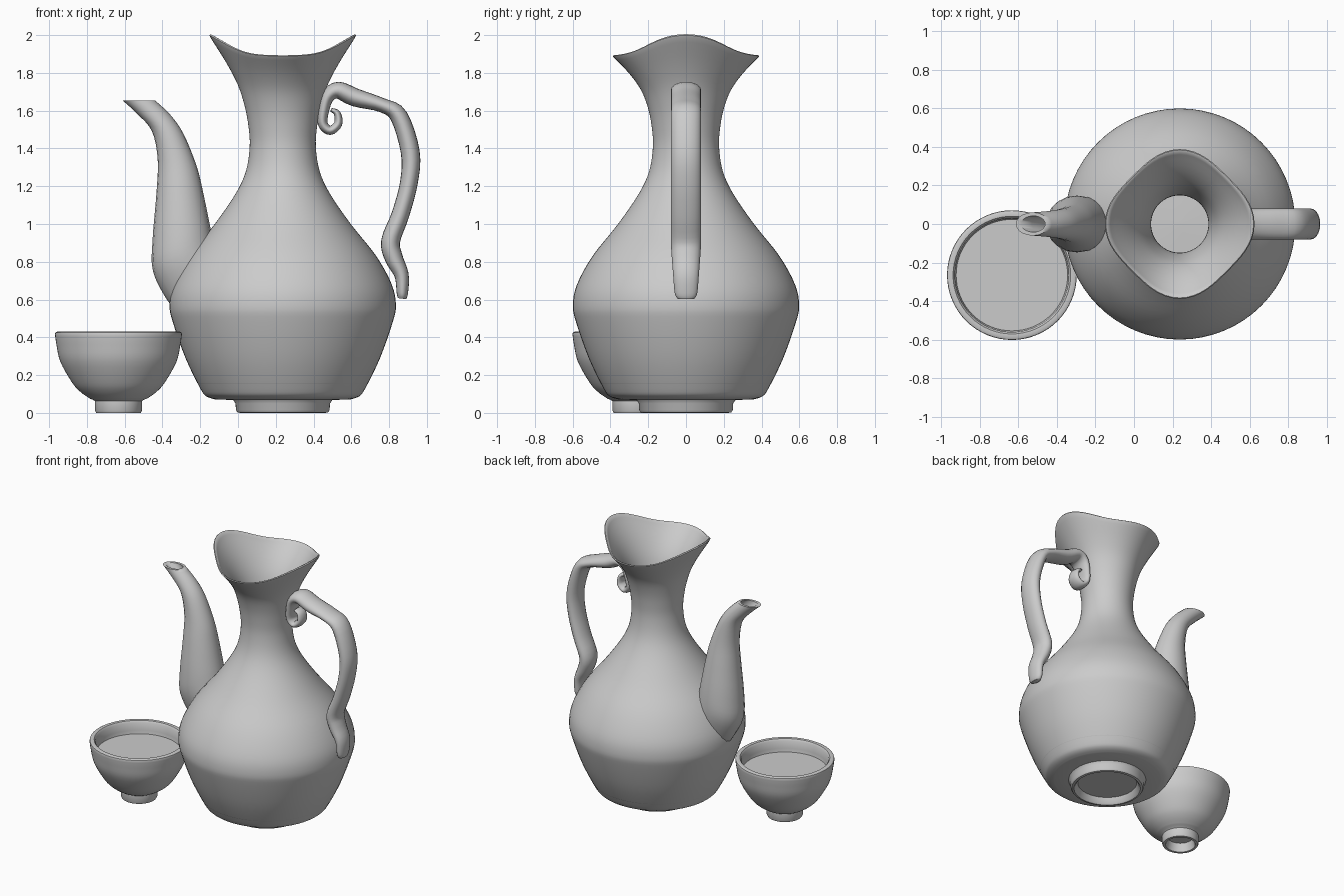
import bpy, bmesh
from math import sin, cos, pi, radians
from mathutils import Vector

if "Cube" in bpy.data.objects:
    bpy.data.objects.remove(bpy.data.objects["Cube"])


def smooth_path(pts, n=4):
    """Catmull-Rom interpolation of tuples of any length."""
    out = []
    for i in range(len(pts) - 1):
        p0, p1 = pts[max(i - 1, 0)], pts[i]
        p2, p3 = pts[i + 1], pts[min(i + 2, len(pts) - 1)]
        for k in range(n):
            t = k / n
            out.append(tuple(
                0.5 * (2 * b + (c - a) * t + (2 * a - 5 * b + 4 * c - d) * t * t
                       + (3 * b - a - 3 * c + d) * t ** 3)
                for a, b, c, d in zip(p0, p1, p2, p3)))
    return out + [tuple(pts[-1])]


def skin(name, rings, angle=45):
    """Join rings of points into a closed smooth surface with capped ends."""
    bm = bmesh.new()
    rows = [[bm.verts.new(p) for p in ring] for ring in rings]
    n = len(rows[0])
    for a, b in zip(rows, rows[1:]):
        for j in range(n):
            k = (j + 1) % n
            bm.faces.new((a[j], a[k], b[k], b[j]))
    bm.faces.new(rows[0][::-1])
    bm.faces.new(rows[-1])
    bmesh.ops.recalc_face_normals(bm, faces=bm.faces)
    me = bpy.data.meshes.new(name)
    bm.to_mesh(me)
    bm.free()
    ob = bpy.data.objects.new(name, me)
    bpy.context.collection.objects.link(ob)
    bpy.ops.object.select_all(action='DESELECT')
    ob.select_set(True)
    bpy.context.view_layer.objects.active = ob
    bpy.ops.object.shade_smooth_by_angle(angle=radians(angle))
    return ob


def lathe(name, profile, cx, cy, segs=64, shape=None):
    rings = []
    for r, z in profile:
        ring = []
        for j in range(segs):
            a = 2 * pi * j / segs
            rr, zz = shape(r, z, a) if shape else (r, z)
            ring.append((cx + rr * cos(a), cy + rr * sin(a), zz))
        rings.append(ring)
    return skin(name, rings)


def oval_ring(left, right, depth, segs=20):
    """Oval spanning two points in the xz plane, with half width in y."""
    c, h = (left + right) / 2, (right - left) / 2
    return [c + h * cos(2 * pi * j / segs)
            + Vector((0, depth * sin(2 * pi * j / segs), 0)) for j in range(segs)]


# Jug body: foot, outer wall, rolled lip, inner wall
def wavy_mouth(r, z, a):
    w = max(0, (z - 1.5) / 0.435) ** 2
    return (r * (1 + 0.05 * w * (cos(4 * a) - 1)),
            z + w * (0.055 * cos(2 * a) + 0.01 * cos(4 * a)))


foot = [(.02, .045), (.20, .045), (.215, .01), (.225, 0), (.24, .003), (.248, .015),
        (.25, .05), (.262, .068)]
outer = smooth_path([(.36, .072), (.405, .088), (.437, .13), (.515, .29), (.582, .48),
                     (.599, .57), (.577, .68), (.495, .83), (.36, 1.0), (.25, 1.16),
                     (.195, 1.28), (.175, 1.41), (.182, 1.52), (.202, 1.62),
                     (.238, 1.72), (.30, 1.82), (.383, 1.925)])
lip = [(.388, 1.934), (.383, 1.939), (.372, 1.935)]
inner = smooth_path([(.36, 1.92), (.275, 1.82), (.212, 1.72), (.176, 1.62), (.155, 1.52),
                     (.149, 1.41), (.168, 1.28), (.222, 1.16), (.33, .99), (.468, .81),
                     (.57, .57), (.49, .29), (.40, .115), (.02, .11)], 3)
lathe("jug_body", foot + outer + lip + inner, 0.237, 0, 64, wavy_mouth)

# Spout: left x, left z, right x, right z, half width
spout = smooth_path([(-.30, .53, -.05, .65, .07), (-.37, .59, -.04, .76, .115),
                     (-.45, .75, -.12, .87, .145), (-.452, .92, -.15, 1.0, .142),
                     (-.432, 1.16, -.185, 1.17, .118), (-.425, 1.34, -.22, 1.31, .095),
                     (-.455, 1.49, -.29, 1.48, .078), (-.53, 1.58, -.36, 1.58, .067),
                     (-.612, 1.655, -.44, 1.655, .06)])
# the bore goes back down inside the spout
bore = [(-.585, 1.655, -.46, 1.655, .042), (-.53, 1.60, -.395, 1.60, .042),
        (-.445, 1.5, -.32, 1.5, .045), (-.40, 1.36, -.26, 1.36, .05)]
skin("spout", [oval_ring(Vector((a, 0, b)), Vector((c, 0, d)), w)
               for a, b, c, d, w in spout + bore], 50)

# Handle: centre x, centre z, half thickness, half width; ends in a curl
handle = smooth_path([(.868, .605, .022, .045), (.87, .635, .03, .06), (.866, .73, .038, .068),
                      (.825, .82, .048, .075), (.808, .91, .05, .08), (.86, 1.05, .047, .08),
                      (.905, 1.22, .047, .08), (.912, 1.38, .05, .08), (.852, 1.57, .047, .08),
                      (.765, 1.628, .038, .08), (.62, 1.67, .048, .08), (.53, 1.708, .045, .08),
                      (.475, 1.675, .036, .075), (.452, 1.60, .03, .068), (.449, 1.53, .026, .06),
                      (.487, 1.495, .024, .055), (.53, 1.53, .022, .05), (.525, 1.585, .018, .045),
                      (.492, 1.605, .01, .04)])
rings = []
for i, (x, z, t, w) in enumerate(handle):
    a, b = handle[max(i - 1, 0)], handle[min(i + 1, len(handle) - 1)]
    side = Vector((b[1] - a[1], 0, a[0] - b[0])).normalized() * t
    c = Vector((x, 0, z))
    rings.append(oval_ring(c - side, c + side, w))
skin("handle", rings, 60)

# Cup with foot ring, and the drink in it
CUP = (-0.633, -0.265)
cup_profile = ([(.01, .06), (.085, .06), (.1, 0), (.118, 0), (.124, .012), (.124, .062), (.135, .07)]
               + smooth_path([(.15, .075), (.2, .11), (.245, .16), (.307, .27),
                              (.328, .36), (.336, .415)])
               + [(.334, .425), (.325, .43), (.305, .428), (.295, .415)]
               + smooth_path([(.293, .36), (.27, .26), (.2, .15), (.1, .095), (.01, .09)]))
lathe("cup", cup_profile, *CUP)
lathe("drink", [(.01, .325), (.287, .325), (.289, .335), (.01, .335)], *CUP)
